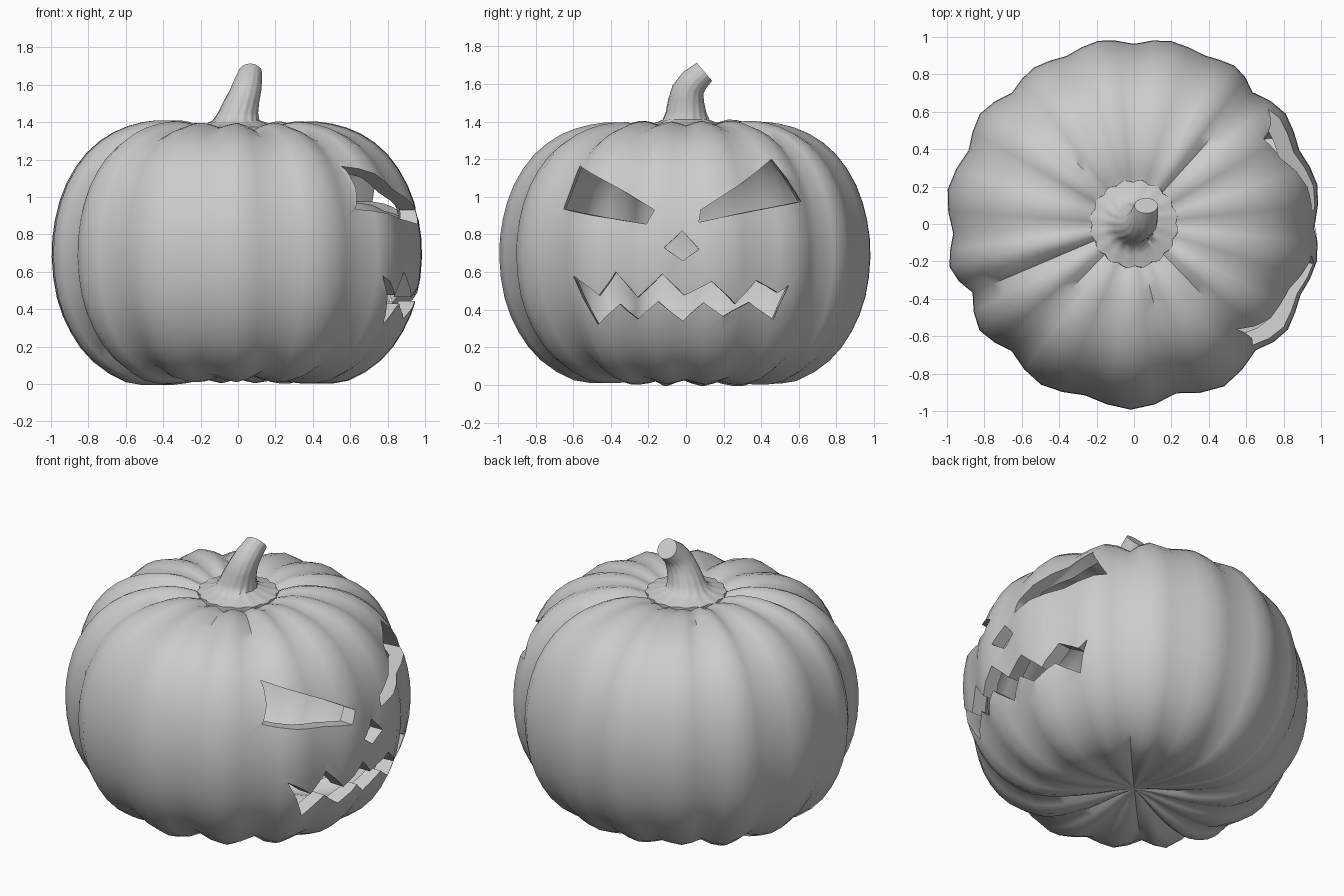
import bpy, bmesh, math
from mathutils import Vector

if "Cube" in bpy.data.objects:
    bpy.data.objects.remove(bpy.data.objects["Cube"])

SEG = 64
MID = Vector((0, 0, 0.7))


def make_object(name, bm, recalc=True):
    if recalc:
        bmesh.ops.recalc_face_normals(bm, faces=bm.faces)
    me = bpy.data.meshes.new(name)
    bm.to_mesh(me)
    bm.free()
    ob = bpy.data.objects.new(name, me)
    bpy.context.collection.objects.link(ob)
    return ob


def smooth(pts, steps=2):
    """Catmull-Rom subdivision of a list of tuples."""
    v = [Vector(p) for p in pts]
    out = []
    for i in range(len(v) - 1):
        a, b, c, d = v[max(i - 1, 0)], v[i], v[i + 1], v[min(i + 2, len(v) - 1)]
        for k in range(steps):
            t = k / steps
            out.append(0.5 * (2 * b + (c - a) * t + (2 * a - 5 * b + 4 * c - d) * t * t
                              + (3 * b - a - 3 * c + d) * t ** 3))
    return out + [v[-1]]


def bridge(bm, rings, flip=False):
    for a, b in zip(rings, rings[1:]):
        n = len(a)
        for i in range(n):
            j = (i + 1) % n
            f = (a[i], a[j], b[j], b[i])
            bm.faces.new(f[::-1] if flip else f)


def bulge(t):
    """0 in a groove (t = 0 or 1), 1 on the rib crest (t = 0.5)."""
    s = abs(math.sin(math.pi * t))
    return 0.5 * (s + s * s)


# Slightly uneven ribs: (groove angle, groove depth, crest depth of the rib after it)
ribs = [(0, .045, .01), (24, .045, .01), (48, .065, .01), (67, .035, .015),
        (90, .05, .015), (112, .045, .02), (133, .055, 0), (156, .045, 0),
        (183, .045, 0), (203, .075, .01), (226, .07, .02), (254, .06, .02),
        (284, .08, .02), (314, .075, .015), (337, .045, .015)]
columns = []        # (angle, depth) round the pumpkin
for i, (a0, d0, crest) in enumerate(ribs):
    a1, d1, _ = ribs[(i + 1) % len(ribs)]
    a1 = a1 or 360
    for k in range(4):
        t = k / 4
        g = d0 + (d1 - d0) * t
        columns.append((math.radians(a0 + (a1 - a0) * t), g + (crest - g) * bulge(t)))

# Pumpkin shell: ribbed outer surface and an inner surface facing the hollow
profile = smooth([(0, .07), (.1, .055), (.25, .02), (.43, -.005), (.61, .01), (.79, .12),
                  (.91, .275), (.985, .46), (1.013, .68), (.995, .88), (.935, 1.07),
                  (.825, 1.235), (.68, 1.345), (.52, 1.4), (.38, 1.41), (.28, 1.39),
                  (.18, 1.36), (0, 1.345)])


def skin(bm, inset, flip):
    def place(p, ang, d):
        v = Vector((p[0] * math.cos(ang), p[0] * math.sin(ang), p[1]))
        return v + (MID - v).normalized() * (d * min(1, p[0] / 0.5) + inset)
    rings = [[bm.verts.new(place(p, a, d)) for a, d in columns] for p in profile[1:-1]]
    bridge(bm, rings, flip)
    n = len(columns)
    for p, ring, f in ((profile[0], rings[0], not flip), (profile[-1], rings[-1], flip)):
        pole = bm.verts.new(place(p, 0, 0))
        for i in range(n):
            t = (ring[i], ring[(i + 1) % n], pole)
            bm.faces.new(t[::-1] if f else t)


bm = bmesh.new()
skin(bm, 0, False)
skin(bm, 0.085, True)
shell = make_object("pumpkin_shell", bm, recalc=False)

# Face openings as (y, z) outlines, cut in from the +x side
openings = {
    "left_eye": [(-.66, .935), (-.58, 1.165), (-.16, .93), (-.2, .855)],
    "right_eye": [(.065, .865), (.075, .93), (.455, 1.2), (.61, .975)],
    "nose": [(-.02, .82), (.065, .72), (-.015, .66), (-.11, .73)],
    "mouth": [(-.59, .58), (-.45, .475), (-.36, .6), (-.245, .465), (-.12, .59),
              (-.01, .475), (.13, .55), (.25, .43), (.36, .555), (.475, .49),
              (.535, .53), (.455, .35), (.325, .44), (.19, .365), (.09, .44),
              (-.015, .34), (-.14, .445), (-.245, .35), (-.34, .43), (-.46, .32)],
}
for name, outline in openings.items():
    bm = bmesh.new()
    ends = []
    for x in (0.3, 1.2):
        s = 1 + 0.2 * (x - 0.7)
        ends.append([bm.verts.new((x, y * s, z)) for y, z in outline])
    bridge(bm, ends)
    bm.faces.new(ends[0])
    bm.faces.new(ends[1])
    cutter = make_object(name + "_cutter", bm)
    cutter.hide_render = True
    bpy.context.view_layer.objects.active = shell
    mod = shell.modifiers.new(name, 'BOOLEAN')
    mod.operation, mod.solver, mod.object = 'DIFFERENCE', 'EXACT', cutter
    bpy.ops.object.modifier_apply(modifier=name)
    bpy.data.objects.remove(cutter)

# Stem: flared scalloped foot, then a ribbed column bending to a cut end
# (x, y, z, radius, tilt towards +y, scallop depth)
stem_rows = [(0, 0, 1.34, .238, 0, .06), (0, 0, 1.375, .238, 0, .06),
             (0, 0, 1.392, .17, 0, .08), (-.01, 0, 1.41, .125, 0, .06),
             (0, 0, 1.45, .108, 0, .04), (.018, 0, 1.51, .096, .05, .03),
             (.04, .01, 1.57, .085, .25, .03), (.053, .045, 1.62, .075, .6, .02),
             (.065, .098, 1.665, .063, .87, .01)]
bm = bmesh.new()
rings = []
for k, (x, y, z, r, tilt, dep) in enumerate(stem_rows):
    ring = []
    for i in range(SEG):
        rr = r * (1 - dep * (1 - bulge(i / 4 % 1)))
        b = 2 * math.pi * i / SEG + 0.03 * k
        u, w = rr * math.cos(b), rr * math.sin(b)
        ring.append(bm.verts.new((x + u, y + w * math.cos(tilt), z - w * math.sin(tilt))))
    rings.append(ring)
bridge(bm, rings)
bm.faces.new(rings[0])
bm.faces.new(rings[-1])
stem = make_object("stem", bm)

# Smooth shading with crisp cut edges
for ob in (shell, stem):
    bpy.ops.object.select_all(action='DESELECT')
    ob.select_set(True)
    bpy.context.view_layer.objects.active = ob
    bpy.ops.object.shade_smooth_by_angle(angle=math.radians(55))
